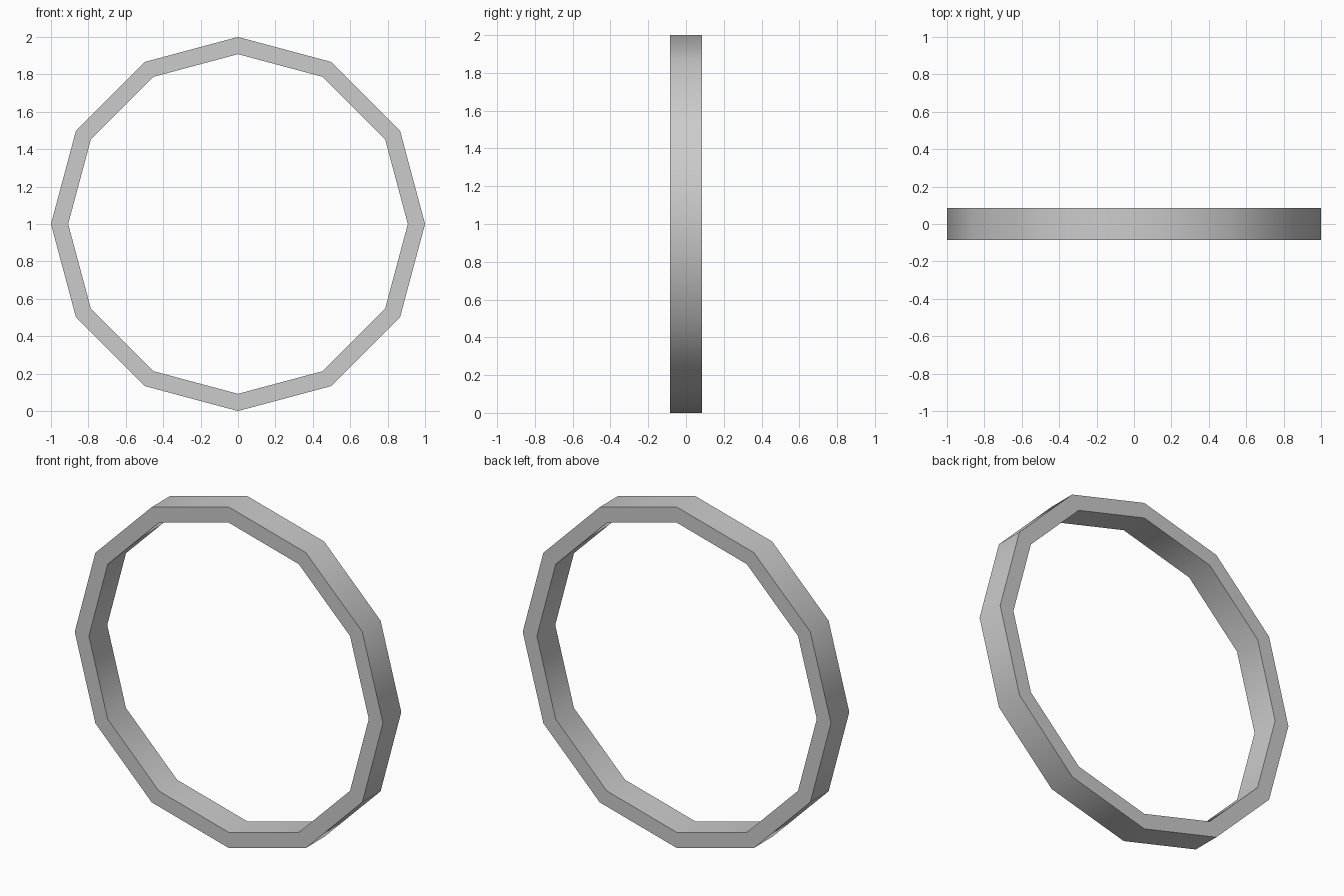
import bpy, bmesh
from math import cos, sin, radians, tau

if "Cube" in bpy.data.objects:
    bpy.data.objects.remove(bpy.data.objects["Cube"])

SIDES = 12
OUTER, INNER, HALF_DEPTH = 1.0, 0.908, 0.085

# Rectangular cross-section (radius, y) swept around the y axis
profile = [(OUTER, -HALF_DEPTH), (OUTER, HALF_DEPTH),
           (INNER, HALF_DEPTH), (INNER, -HALF_DEPTH)]

bm = bmesh.new()
rings = []
for i in range(SIDES):
    a = tau * i / SIDES
    rings.append([bm.verts.new((r * cos(a), y, 1 + r * sin(a))) for r, y in profile])
for i in range(SIDES):
    cur, nxt = rings[i], rings[(i + 1) % SIDES]
    for j in range(4):
        k = (j + 1) % 4
        bm.faces.new((cur[j], cur[k], nxt[k], nxt[j]))
bmesh.ops.recalc_face_normals(bm, faces=bm.faces)

mesh = bpy.data.meshes.new("ring_band")
bm.to_mesh(mesh)
bm.free()
ring = bpy.data.objects.new("ring_band", mesh)
bpy.context.collection.objects.link(ring)

# Smooth around the band, crisp at the rims
bpy.context.view_layer.objects.active = ring
ring.select_set(True)
bpy.ops.object.shade_smooth_by_angle(angle=radians(40))
